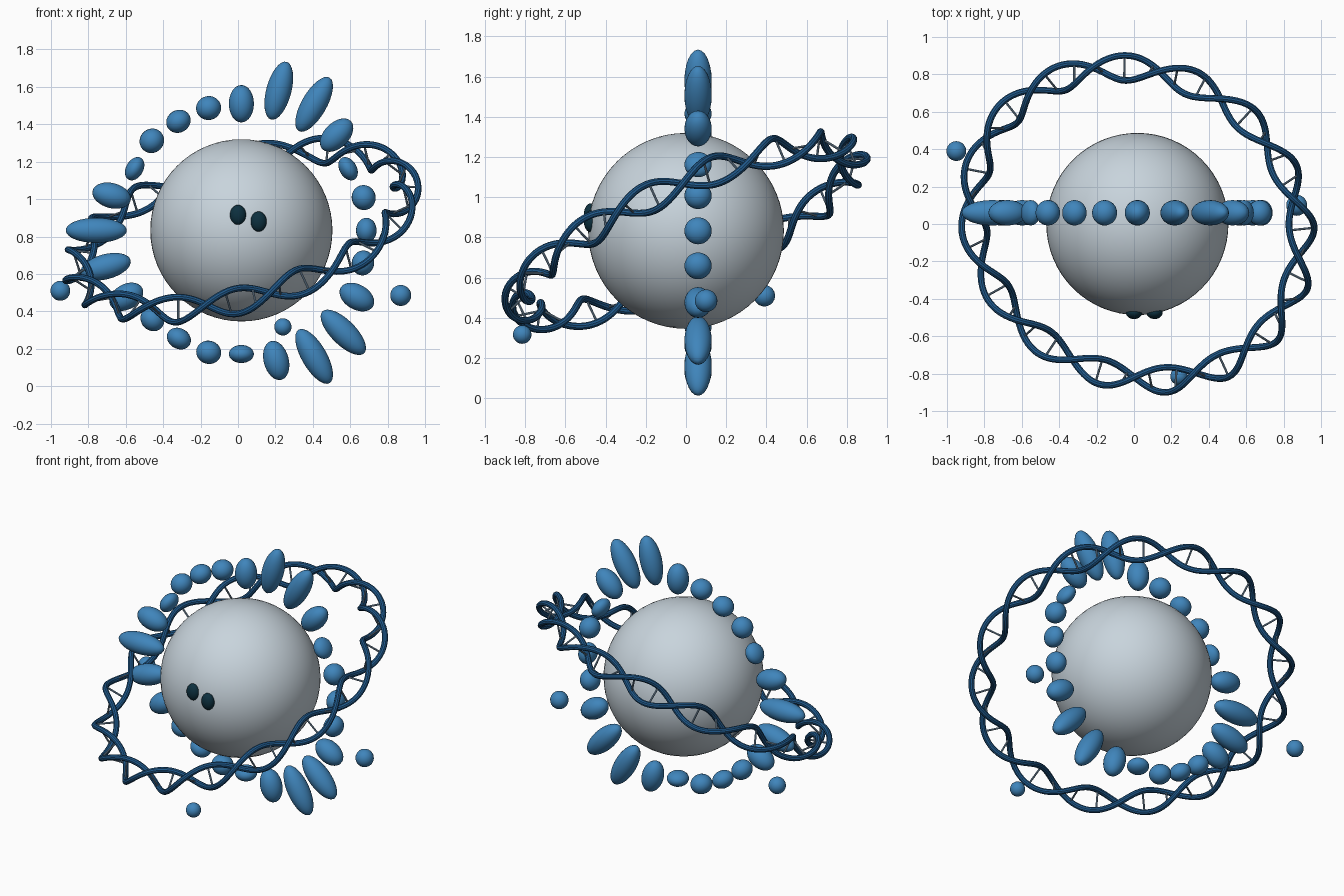
import bpy
import math
from mathutils import Vector

if "Cube" in bpy.data.objects:
    bpy.data.objects.remove(bpy.data.objects["Cube"])


def material(name, rgb):
    m = bpy.data.materials.new(name)
    m.diffuse_color = (*rgb, 1)
    m.use_nodes = True
    m.node_tree.nodes["Principled BSDF"].inputs["Base Color"].default_value = m.diffuse_color
    return m


PALE = material("pale_grey", (0.58, 0.66, 0.72))
BLUE = material("bright_blue", (0.05, 0.235, 0.50))
NAVY = material("deep_blue", (0.014, 0.10, 0.26))
STEEL = material("steel_blue", (0.20, 0.31, 0.43))
DARK = material("dark_teal", (0.004, 0.03, 0.05))

CENTER = Vector((0.018, 0, 0.833))


def ellipsoid(name, loc, radii, mat, turn=0.0, segs=24, rings=16):
    bpy.ops.mesh.primitive_uv_sphere_add(segments=segs, ring_count=rings, radius=1,
                                         location=loc, rotation=(0, turn, 0))
    ob = bpy.context.object
    ob.name = name
    ob.scale = radii
    ob.data.materials.append(mat)
    bpy.ops.object.shade_smooth()
    return ob


def tube(name, paths, radius, mat, cyclic):
    cu = bpy.data.curves.new(name, 'CURVE')
    cu.dimensions = '3D'
    cu.bevel_depth = radius
    cu.bevel_resolution = 3
    cu.use_fill_caps = not cyclic
    for path in paths:
        sp = cu.splines.new('POLY')
        sp.points.add(len(path) - 1)
        for p, co in zip(sp.points, path):
            p.co = (*co, 1)
        sp.use_cyclic_u = cyclic
    cu.materials.append(mat)
    ob = bpy.data.objects.new(name, cu)
    bpy.context.collection.objects.link(ob)
    bpy.ops.object.select_all(action='DESELECT')
    ob.select_set(True)
    bpy.context.view_layer.objects.active = ob
    bpy.ops.object.convert(target='MESH')
    bpy.ops.object.shade_smooth_by_angle()


# Central ball and its two eyes
ellipsoid("body", CENTER, (0.487, 0.487, 0.487), PALE, segs=64, rings=32)
for i, (x, z) in enumerate([(0.0, 0.915), (0.11, 0.88)]):
    ellipsoid(f"eye_{i}", (x, -0.475, z), (0.043, 0.033, 0.054), DARK)

# Upright wreath of beads: radial half-length of each bead, 15 degrees apart
LENGTHS = [0.055, 0.064, 0.046, 0.107, 0.165, 0.16, 0.10, 0.064,
           0.06, 0.064, 0.046, 0.105, 0.163, 0.138, 0.097, 0.06,
           0.055, 0.062, 0.048, 0.107, 0.165, 0.158, 0.10, 0.06]
for i, a in enumerate(LENGTHS):
    t = math.radians(15 * i)
    dist = 0.677 if i == 6 else 0.613 + a
    loc = CENTER + Vector((math.cos(t) * dist, 0.06, math.sin(t) * dist))
    ellipsoid(f"bead_{i}", loc, (a, 0.068, 0.067), BLUE, turn=-t)

# Three loose orbiting balls
for i, (x, y, z, r) in enumerate([(-0.95, 0.39, 0.51, 0.053),
                                  (0.87, 0.10, 0.485, 0.056),
                                  (0.24, -0.815, 0.317, 0.046)]):
    ellipsoid(f"small_ball_{i}", (x, y, z), (r, r, r), BLUE)

# Tilted ring made of a double helix
RING_R, COIL_R, TURNS = 0.91, 0.067, 8
normal = Vector((-0.28, -0.45, 1)).normalized()
axis_v = normal.cross(Vector((1, 0, 0))).normalized()
axis_u = axis_v.cross(normal)


def helix_point(t, side):
    out = axis_u * math.cos(t) + axis_v * math.sin(t)
    phase = TURNS * (t - math.radians(7)) + side * math.pi
    return (CENTER + out * (RING_R + COIL_R * math.cos(phase))
            + normal * (COIL_R * math.sin(phase)))


STEPS = 320
for side in (0, 1):
    tube(f"helix_strand_{side}",
         [[helix_point(math.tau * i / STEPS, side) for i in range(STEPS)]],
         0.018, NAVY, True)

# Thin rungs joining the two strands
RUNGS = 40
tube("helix_rungs",
     [[helix_point(math.tau * (i + 0.5) / RUNGS, s) for s in (0, 1)] for i in range(RUNGS)],
     0.006, STEEL, False)
